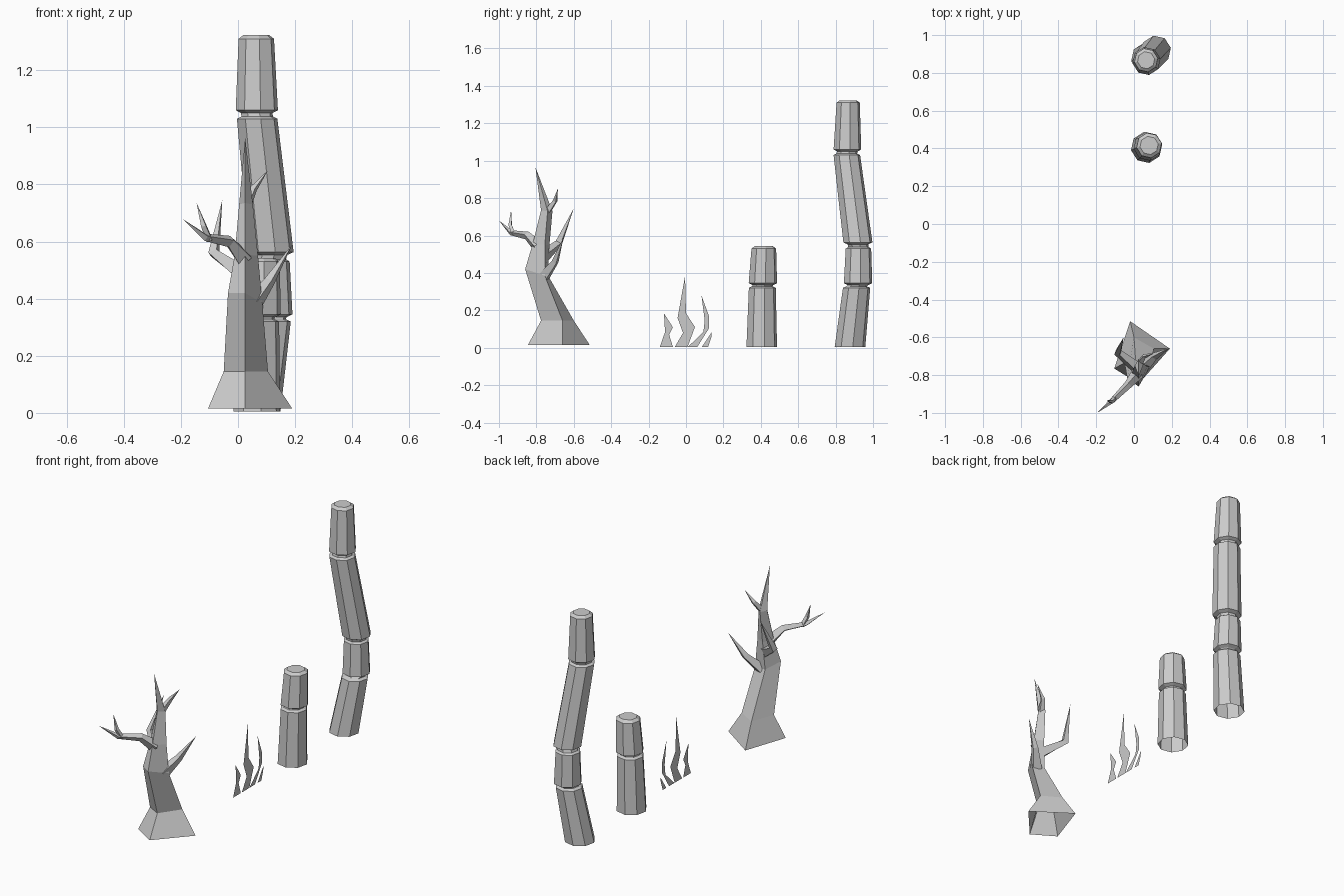
import bpy
from math import radians, cos, sin, pi
from mathutils import Vector


def make(name, verts, faces):
    me = bpy.data.meshes.new(name)
    me.from_pydata([tuple(v) for v in verts], [], faces)
    me.update()
    ob = bpy.data.objects.new(name, me)
    bpy.context.collection.objects.link(ob)
    return ob


def loft(name, rings, tip=None, cap=False):
    """Skin equal-length rings; open at the bottom, ending in a tip or a flat cap."""
    n = len(rings[0])
    verts = [v for r in rings for v in r]
    faces = [(k * n + i, k * n + (i + 1) % n, (k + 1) * n + (i + 1) % n, (k + 1) * n + i)
             for k in range(len(rings) - 1) for i in range(n)]
    last = (len(rings) - 1) * n
    if tip:
        verts.append(tip)
        faces += [(last + i, last + (i + 1) % n, len(verts) - 1) for i in range(n)]
    if cap:
        faces.append(tuple(range(last, last + n)))
    return make(name, verts, faces)


def octagon(x, y, z, r):
    return [(x + r * cos(i * pi / 4 + radians(10)), y + r * sin(i * pi / 4 + radians(10)), z)
            for i in range(8)]


def stalk(name, sections):
    """Each section: bottom x, y, z, r then top x, y, z, r; pinched grooves between."""
    rings = []
    for i, (a, b) in enumerate(sections):
        if i:
            rings.append(octagon(a[0], a[1], a[2] - 0.01, 0.056))
        rings += [octagon(*a), octagon(*b)]
        if i < len(sections) - 1:
            rings.append(octagon(b[0], b[1], b[2] + 0.008, 0.056))
    x, y, z, r = sections[-1][1]
    rings.append(octagon(x, y, z + 0.013, r * 0.73))
    loft(name, rings, cap=True)


def branch(name, points, radii):
    """Tapered four-sided limb through points, ending in a sharp tip."""
    pts = [Vector(p) for p in points]
    rings = []
    for i in range(len(pts) - 1):
        d = (pts[i + 1] - pts[max(i - 1, 0)]).normalized()
        u = d.cross(Vector((0.3, -0.5, 0.2))).normalized()
        v = d.cross(u)
        rings.append([pts[i] + radii[i] * (u * cos(k * pi / 2) + v * sin(k * pi / 2))
                      for k in range(4)])
    loft(name, rings, tip=pts[-1])


# Jointed stalks
stalk("tall_stalk", [
    ((0.067, 0.877, 0.005, 0.083), (0.112, 0.912, 0.32, 0.074)),
    ((0.115, 0.920, 0.345, 0.077), (0.113, 0.922, 0.53, 0.069)),
    ((0.117, 0.919, 0.563, 0.079), (0.067, 0.860, 1.03, 0.072)),
    ((0.066, 0.863, 1.06, 0.075), (0.064, 0.867, 1.31, 0.063))])
stalk("short_stalk", [
    ((0.066, 0.405, 0.005, 0.083), (0.072, 0.408, 0.32, 0.073)),
    ((0.074, 0.411, 0.345, 0.077), (0.080, 0.416, 0.53, 0.067))])

# Bare tree trunk: four-cornered rings rising to a spike
loft("tree_trunk", [
    [(-0.02, -0.515, 0.015), (-0.105, -0.765, 0.015), (0.025, -0.845, 0.015), (0.19, -0.66, 0.015)],
    [(0.00, -0.60, 0.145), (-0.05, -0.735, 0.145), (0.025, -0.775, 0.145), (0.105, -0.66, 0.145)],
    [(0.01, -0.74, 0.39), (-0.035, -0.82, 0.42), (0.025, -0.86, 0.42), (0.085, -0.755, 0.385)],
    [(0.02, -0.73, 0.55), (-0.012, -0.79, 0.55), (0.025, -0.82, 0.555), (0.07, -0.755, 0.55)],
    [(0.025, -0.714, 0.73), (0.004, -0.75, 0.73), (0.025, -0.775, 0.735), (0.052, -0.74, 0.73)],
], tip=(0.025, -0.805, 0.965))

# Branches
branch("front_branch", [(0.02, -0.79, 0.54), (-0.03, -0.85, 0.60), (-0.115, -0.935, 0.615),
                        (-0.195, -1.0, 0.68)], [0.035, 0.022, 0.014])
branch("front_twig", [(-0.10, -0.92, 0.605), (-0.12, -0.94, 0.655), (-0.145, -0.935, 0.735)],
       [0.014, 0.012])
branch("left_branch", [(0.015, -0.76, 0.49), (-0.085, -0.68, 0.56), (-0.055, -0.60, 0.745)],
       [0.035, 0.022])
branch("right_branch", [(0.05, -0.76, 0.38), (0.11, -0.70, 0.46), (0.19, -0.655, 0.59)],
       [0.035, 0.02])
branch("top_twig", [(0.03, -0.74, 0.73), (0.055, -0.70, 0.785), (0.105, -0.685, 0.85)],
       [0.02, 0.013])

# Flat grass tuft: blade outlines as (y, z)
blades = [
    [(-0.14, 0), (-0.07, 0), (-0.09, 0.065), (-0.07, 0.105), (-0.118, 0.18), (-0.112, 0.08)],
    [(-0.06, 0), (0.008, 0), (0.048, 0.107), (0.0, 0.18), (-0.005, 0.38), (-0.045, 0.155), (-0.016, 0.075)],
    [(0.01, 0), (0.06, 0), (0.123, 0.10), (0.123, 0.165), (0.083, 0.275), (0.10, 0.14), (0.093, 0.08)],
    [(0.085, 0), (0.118, 0), (0.135, 0.05), (0.138, 0.08), (0.11, 0.038)],
]
for i, b in enumerate(blades):
    make(f"grass_blade_{i + 1}", [(0.067, y, z + 0.004) for y, z in b], [tuple(range(len(b)))])
